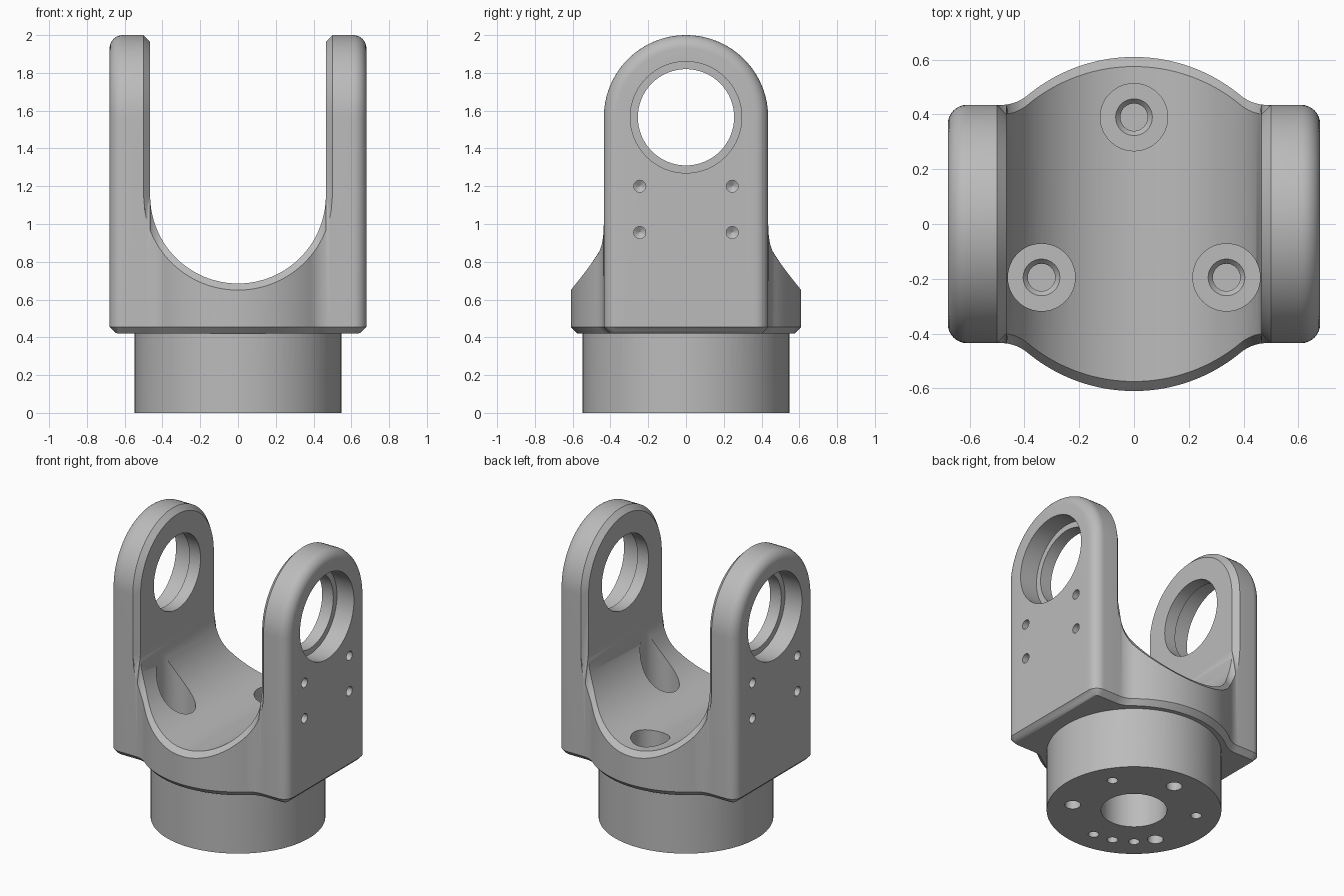
import bpy, bmesh, math
from mathutils import Matrix, Vector

cube = bpy.data.objects.get("Cube")
if cube:
    bpy.data.objects.remove(cube, do_unlink=True)

steel = bpy.data.materials.new("machined_grey")
steel.use_nodes = True
GREY = (0.5, 0.5, 0.5, 1)
steel.diffuse_color = GREY
steel.node_tree.nodes["Principled BSDF"].inputs["Base Color"].default_value = GREY

HALF = 0.435      # arm half width
EDGE = 0.035      # chamfer size
INNER = 0.465     # inner wall of the fork, also saddle radius
OUTER = 0.68      # outer face of the fork
FILLET = 0.07
BASE = 0.42       # underside of the fork
SADDLE_Z = 1.15
EYE_Z = 1.565


def loft(name, rings):
    """Closed solid through equal-length rings of points."""
    bm = bmesh.new()
    rows = [[bm.verts.new(p) for p in ring] for ring in rings]
    n = len(rows[0])
    for a, b in zip(rows, rows[1:]):
        for i in range(n):
            j = (i + 1) % n
            bm.faces.new((a[i], a[j], b[j], b[i]))
    bm.faces.new(rows[0])
    bm.faces.new(rows[-1])
    bmesh.ops.recalc_face_normals(bm, faces=bm.faces)
    mesh = bpy.data.meshes.new(name)
    bm.to_mesh(mesh)
    bm.free()
    mesh.materials.append(steel)
    obj = bpy.data.objects.new(name, mesh)
    bpy.context.collection.objects.link(obj)
    return obj


def turned(name, profile, origin=(0, 0, 0), axis=(0, 0, 1), sides=48):
    """Round solid from (radius, distance along axis) pairs."""
    turn = Vector((0, 0, 1)).rotation_difference(Vector(axis)).to_matrix().to_4x4()
    place = Matrix.Translation(origin) @ turn
    step = math.tau / sides
    return loft(name, [[place @ Vector((r * math.cos(i * step), r * math.sin(i * step), d))
                        for i in range(sides)] for r, d in profile])


def combine(target, other, operation):
    mod = target.modifiers.new(operation.lower(), "BOOLEAN")
    mod.operation = operation
    mod.solver = "EXACT"
    mod.object = other
    bpy.context.view_layer.objects.active = target
    bpy.ops.object.modifier_apply(modifier=mod.name)
    bpy.data.objects.remove(other, do_unlink=True)


# Saddle block: cross-sections along x, following the lobed plan and the U cut
def plan_y(x):
    x = abs(x)
    if x < 0.389:
        return math.sqrt(0.61 ** 2 - x * x)
    if x < 0.485:
        return HALF + 0.15 - math.sqrt(0.15 ** 2 - (x - 0.485) ** 2)
    return HALF


def saddle_z(x, radius):
    return SADDLE_Z - math.sqrt(max(0, radius ** 2 - x * x))


def saddle_ring(x):
    y = plan_y(x)
    side = [(y - EDGE, BASE), (y, BASE + EDGE),
            (y, saddle_z(x, INNER + EDGE)), (y - EDGE, saddle_z(x, INNER))]
    loop = side + [(-a, z) for a, z in reversed(side)]
    return [(x, a, z) for a, z in loop]


STEPS = 72
xs = [INNER * math.sin(math.pi * (i / STEPS - 0.5)) for i in range(STEPS + 1)]
ends = [0.475, 0.485, 0.493, 0.5]
xs = [-x for x in reversed(ends)] + xs + ends
yoke = loft("yoke_body", [saddle_ring(x) for x in xs])


# Arms: arched plates with a chamfered inner rim and a rounded outer rim
def arm_ring(side, x, inset):
    h = HALF - inset
    bottom = BASE + max(0, x - (OUTER - EDGE))
    pts = [(h - EDGE, bottom), (h, BASE + EDGE)]
    pts += [(h * math.cos(math.pi * i / 48), EYE_Z + h * math.sin(math.pi * i / 48))
            for i in range(49)]
    pts += [(-h, BASE + EDGE), (EDGE - h, bottom)]
    return [(side * x, y, z) for y, z in pts]


for side in (-1, 1):
    steps = [(INNER, EDGE), (INNER + EDGE, 0)]
    for i in range(9):
        a = math.pi / 2 * i / 8
        steps.append((OUTER - FILLET + FILLET * math.sin(a), FILLET * (1 - math.cos(a))))
    combine(yoke, loft("arm", [arm_ring(side, x, d) for x, d in steps]), "UNION")

# Round mounting collar under the fork
combine(yoke, turned("collar", [(0.547, 0), (0.547, 0.5)], sides=96), "UNION")

cutters = []
for side in (-1, 1):
    # Stepped bearing eye
    cutters.append(turned("eye_cutter", [(0.255, 0.4), (0.255, 0.55), (0.295, 0.55), (0.295, 0.75)],
                          (0, 0, EYE_Z), (side, 0, 0), 64))
    # Four blind screw holes with conical ends
    for y in (-0.245, 0.245):
        for z in (0.955, 1.2):
            cutters.append(turned("screw_cutter", [(0.002, 0.58), (0.032, 0.6), (0.032, 0.75)],
                                  (0, y, z), (side, 0, 0), 20))


def on_circle(degrees, radius):
    a = math.radians(degrees)
    return (radius * math.cos(a), radius * math.sin(a), 0)


# Bolt pockets in the saddle, with matching holes in the collar
for degrees in (90, 210, 330):
    spot = on_circle(degrees, 0.39)
    cutters.append(turned("pocket_cutter", [(0.05, 0.3), (0.05, 0.4), (0.067, 0.42),
                                            (0.123, 0.42), (0.123, 1.3)], spot))
    cutters.append(turned("bolt_cutter", [(0.05, -0.1), (0.05, 0.2)], spot, sides=24))

# Dowel holes and centre bore in the collar
for degrees in (30, 150, 230, 250, 270):
    cutters.append(turned("dowel_cutter", [(0.034, -0.1), (0.034, 0.2)],
                          on_circle(degrees, 0.395), sides=20))
cutters.append(turned("bore_cutter", [(0.207, -0.1), (0.207, 0.3)]))

for cutter in cutters:
    combine(yoke, cutter, "DIFFERENCE")

bpy.ops.object.select_all(action="DESELECT")
yoke.select_set(True)
bpy.context.view_layer.objects.active = yoke
bpy.ops.object.shade_smooth_by_angle(angle=math.radians(30))
